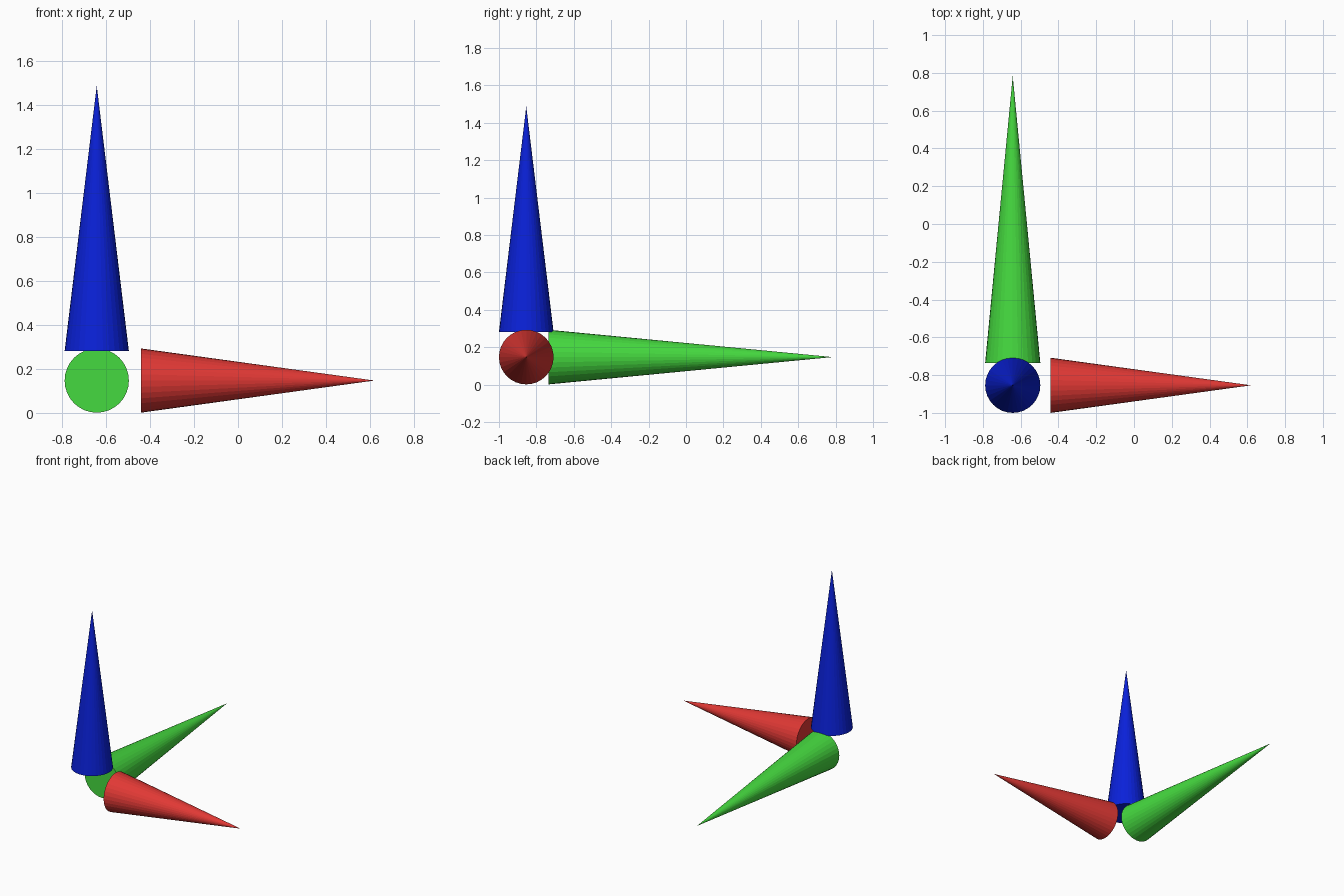
import bpy
from mathutils import Vector

if "Cube" in bpy.data.objects:
    bpy.data.objects.remove(bpy.data.objects["Cube"])

SIDES = 32
RADIUS = 0.146
CORNER = Vector((-0.642, -0.854, 0.147))   # where the three axis lines meet


def pointer(name, direction, start, tip, color):
    """Closed flat-faced cone along one axis, from coordinate start to tip."""
    d = Vector(direction)
    mid = CORNER - d * CORNER.dot(d) + d * (start + tip) / 2
    bpy.ops.mesh.primitive_cone_add(
        vertices=SIDES, radius1=RADIUS, radius2=0, depth=tip - start,
        location=mid, rotation=d.to_track_quat('Z', 'Y').to_euler())
    obj = bpy.context.object
    obj.name = name
    mat = bpy.data.materials.new(name + "_color")
    mat.diffuse_color = (*color, 1)
    mat.use_nodes = True
    mat.node_tree.nodes["Principled BSDF"].inputs["Base Color"].default_value = mat.diffuse_color
    obj.data.materials.append(mat)


# Three pointers: right, back and up
pointer("right_pointer", (1, 0, 0), -0.442, 0.62, (0.75, 0.04, 0.035))
pointer("back_pointer", (0, 1, 0), -0.735, 0.784, (0.06, 0.7, 0.05))
pointer("up_pointer", (0, 0, 1), 0.281, 1.487, (0.003, 0.015, 0.7))
